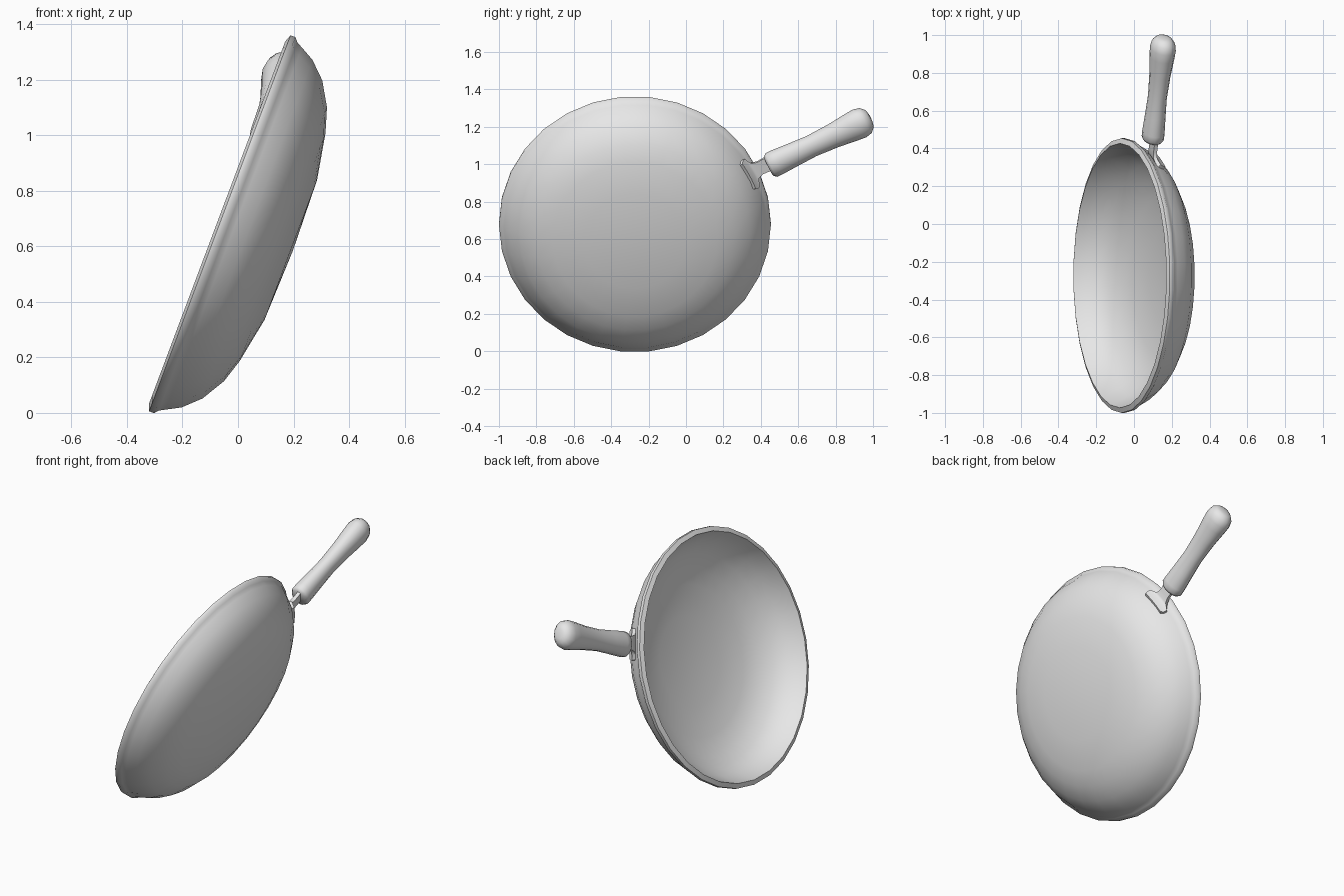
import bpy, bmesh, math
from mathutils import Matrix, Vector

if "Cube" in bpy.data.objects:
    bpy.data.objects.remove(bpy.data.objects["Cube"])

grey = bpy.data.materials.new("light grey")
grey.diffuse_color = (0.8, 0.8, 0.8, 1)
grey.use_nodes = True
grey.node_tree.nodes["Principled BSDF"].inputs["Base Color"].default_value = grey.diffuse_color

# Tilted pan frame: local X runs along world y, local Z points out of the pan's base
up = Vector((0.352, 0, 0.936)).normalized()
side = Vector((0, 1, 0))
out = side.cross(up)
frame = Matrix((side, up, out)).transposed().to_4x4()
frame.translation = (-0.059, -0.273, 0.68)


def spun(degrees):
    return frame @ Matrix.Rotation(math.radians(degrees), 4, 'Z')


def finish(name, bm, matrix, angle):
    bmesh.ops.recalc_face_normals(bm, faces=bm.faces)
    mesh = bpy.data.meshes.new(name)
    bm.to_mesh(mesh)
    bm.free()
    obj = bpy.data.objects.new(name, mesh)
    bpy.context.collection.objects.link(obj)
    mesh.materials.append(grey)
    obj.matrix_world = matrix
    bpy.ops.object.select_all(action='DESELECT')
    obj.select_set(True)
    bpy.context.view_layer.objects.active = obj
    bpy.ops.object.shade_smooth_by_angle(angle=math.radians(angle))
    return obj


def lathe(profile, sides):
    """Revolve (radius, height) points round Z; ends on the axis become poles."""
    bm = bmesh.new()
    rings = []
    for r, h in profile:
        if r == 0:
            rings.append([bm.verts.new((0, 0, h))] * sides)
        else:
            angles = [i * 2 * math.pi / sides for i in range(sides)]
            rings.append([bm.verts.new((r * math.cos(a), r * math.sin(a), h)) for a in angles])
    for a, b in zip(rings, rings[1:]):
        for i in range(sides):
            j = (i + 1) % sides
            quad = list(dict.fromkeys((a[i], a[j], b[j], b[i])))
            bm.faces.new(quad)
    return bm


# Bowl with rolled rim: outer wall, rim, then inner wall
pan_profile = [(0, .274), (.27, .266), (.44, .235), (.53, .207), (.615, .157),
               (.672, .098), (.70, .047), (.712, .025), (.727, .012), (.727, -.007),
               (.70, -.017), (.686, .02), (.649, .086), (.592, .139), (.507, .186),
               (.425, .212), (.255, .242), (0, .25)]
finish("pan_bowl", lathe(pan_profile, 30), frame, 56)

# Grip: rounded, slightly flattened, swelling toward its end
grip_profile = [(0, 0), (.058, 0), (.072, .016), (.072, .05), (.066, .15), (.061, .255),
                (.068, .385), (.08, .49), (.084, .54), (.076, .575), (.052, .599),
                (.027, .605), (0, .606)]
bm = lathe(grip_profile, 14)
bmesh.ops.scale(bm, vec=(0.8, 1, 1), verts=bm.verts)
tilt = Matrix.Rotation(math.pi / 2 + math.atan(0.054), 4, 'Y')
finish("handle_grip", bm, spun(25.7) @ Matrix.Translation((.794, 0, .038)) @ tilt, 56)

# Bracket: curved T-plate hugging the bowl wall, with a flat neck into the grip
rows = [(.680, .094, .078), (.688, .08, .088), (.700, .06, .088),
        (.709, .051, .062), (.72, .047, .046), (.75, .044, .037), (.84, .038, .042)]
bm = bmesh.new()
grid = []
for r, n, half in rows:
    angles = [half / r * (k / 4 - 1) for k in range(9)]
    grid.append([bm.verts.new((r * math.cos(a), r * math.sin(a), n)) for a in angles])
for a, b in zip(grid, grid[1:]):
    for k in range(8):
        bm.faces.new((a[k], a[k + 1], b[k + 1], b[k]))
bracket = finish("handle_bracket", bm, spun(26.8), 40)
solid = bracket.modifiers.new("thickness", 'SOLIDIFY')
solid.thickness = 0.02
solid.offset = 0
bpy.ops.object.modifier_apply(modifier=solid.name)
bpy.ops.object.shade_smooth_by_angle(angle=math.radians(40))
